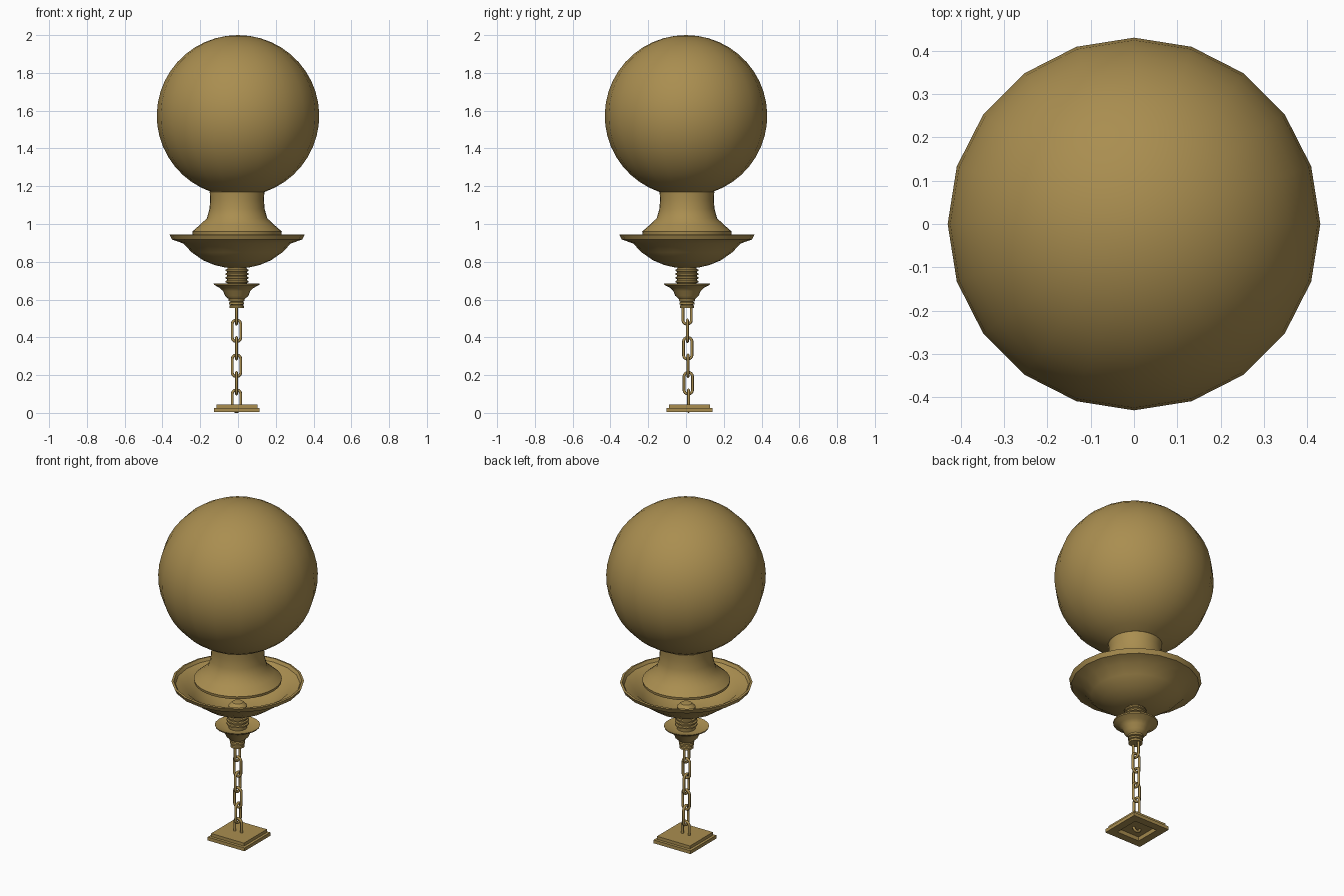
import bpy, bmesh
from math import sin, cos, pi, radians
from mathutils import Vector

if "Cube" in bpy.data.objects:
    bpy.data.objects.remove(bpy.data.objects["Cube"])

brass = bpy.data.materials.new("brass")
brass.diffuse_color = (0.40, 0.27, 0.08, 1)
brass.use_nodes = True
brass.node_tree.nodes["Principled BSDF"].inputs["Base Color"].default_value = brass.diffuse_color


def finish(name, bm, angle=35):
    bmesh.ops.recalc_face_normals(bm, faces=bm.faces)
    me = bpy.data.meshes.new(name)
    bm.to_mesh(me)
    bm.free()
    me.materials.append(brass)
    ob = bpy.data.objects.new(name, me)
    bpy.context.collection.objects.link(ob)
    bpy.ops.object.select_all(action='DESELECT')
    ob.select_set(True)
    bpy.context.view_layer.objects.active = ob
    bpy.ops.object.shade_smooth_by_angle(angle=radians(angle))
    return ob


def lathe(name, profile, sides=20, center=(0, 0), phase=0.0, angle=35):
    """Revolve (radius, z) points around a vertical axis."""
    bm = bmesh.new()
    rings = []
    for r, z in profile:
        if r < 1e-6:
            rings.append([bm.verts.new((center[0], center[1], z))] * sides)
        else:
            rings.append([bm.verts.new((center[0] + r * cos(phase + 2 * pi * i / sides),
                                        center[1] + r * sin(phase + 2 * pi * i / sides), z))
                          for i in range(sides)])
    for a, b in zip(rings, rings[1:]):
        for i in range(sides):
            j = (i + 1) % sides
            quad = list(dict.fromkeys((a[i], a[j], b[j], b[i])))
            if len(quad) > 2:
                bm.faces.new(quad)
    return finish(name, bm, angle)


def chain_link(name, center, across, half_w=0.0225, half_h=0.0575, wire=0.0075):
    """Stadium-shaped ring of round wire, lying in the across/z plane."""
    bm = bmesh.new()
    up, side = Vector((0, 0, 1)), across.cross(Vector((0, 0, 1)))
    n, sides, rings = 20, 8, []
    for k in range(n):
        t = 2 * pi * (k + 0.5) / n
        out = across * cos(t) + up * sin(t)
        shift = (half_h - half_w) * (1 if sin(t) > 0 else -1)
        p = Vector(center) + out * half_w + up * shift
        rings.append([bm.verts.new(p + wire * (out * cos(2 * pi * s / sides)
                                               + side * sin(2 * pi * s / sides)))
                      for s in range(sides)])
    for k in range(n):
        a, b = rings[k], rings[(k + 1) % n]
        for s in range(sides):
            q = (s + 1) % sides
            bm.faces.new((a[s], a[q], b[q], b[s]))
    return finish(name, bm, 60)


AXIS = (-0.005, 0.005)

# Globe, open where it meets the neck
globe = [(0, 2.0)]
steps = 20
end = pi - 0.331
for k in range(1, steps + 1):
    a = end * k / steps
    globe.append((0.43 * sin(a), 1.573 + 0.427 * cos(a)))
lathe("globe", globe, angle=40)

# Flared neck under the globe
lathe("neck", [(0.14, 1.175), (0.145, 1.17), (0.142, 1.13), (0.146, 1.08), (0.16, 1.03),
               (0.197, 0.995), (0.237, 0.96), (0.235, 0.945), (0.222, 0.945)],
      sides=32, center=AXIS)

# Thin dish with a wide rim
lathe("dish", [(0.0, 0.768), (0.06, 0.769), (0.12, 0.783), (0.18, 0.808), (0.24, 0.85),
               (0.285, 0.897), (0.345, 0.918), (0.357, 0.943), (0.345, 0.945),
               (0.335, 0.928), (0.28, 0.905), (0.235, 0.858), (0.177, 0.816),
               (0.118, 0.791), (0.06, 0.777), (0.0, 0.776)], center=AXIS)

# Ringed stem, rising a little inside the dish
stem = [(0, 0.825), (0.03, 0.82), (0.05, 0.80), (0.05, 0.768)]
for z in (0.762, 0.742, 0.722, 0.702):
    stem += [(0.052, z), (0.06, z - 0.003), (0.06, z - 0.011), (0.052, z - 0.014)]
stem += [(0.05, 0.67), (0.0, 0.67)]
lathe("ringed_stem", stem, center=AXIS)

# Small flared cup with collar rings
lathe("flared_cup", [(0, 0.668), (0.06, 0.668), (0.09, 0.673), (0.122, 0.685), (0.12, 0.678),
                     (0.09, 0.662), (0.072, 0.645), (0.062, 0.62), (0.042, 0.602),
                     (0.042, 0.592), (0.032, 0.589), (0.04, 0.584), (0.04, 0.575),
                     (0.032, 0.572), (0.038, 0.567), (0.038, 0.556), (0, 0.556)],
      center=(-0.007, 0.005))

# Chain of alternating links
for i in range(6):
    z = 0.527 - 0.0925 * i
    across = Vector((0, 1, 0)) if i % 2 == 0 else Vector((1, 0, 0))
    chain_link(f"chain_link_{i + 1}", (-0.008, 0.006 + 0.0015 * i, z), across)

# Stepped square plate, recessed underneath
d = 2 ** 0.5
plate = [(0, 0.045), (0.108, 0.045), (0.108, 0.027), (0.121, 0.025), (0.121, 0.005),
         (0.075, 0.005), (0.07, 0.025), (0, 0.025)]
lathe("square_plate", [(r * d, z) for r, z in plate], sides=4,
      center=(-0.006, 0.018), phase=pi / 4, angle=20)
